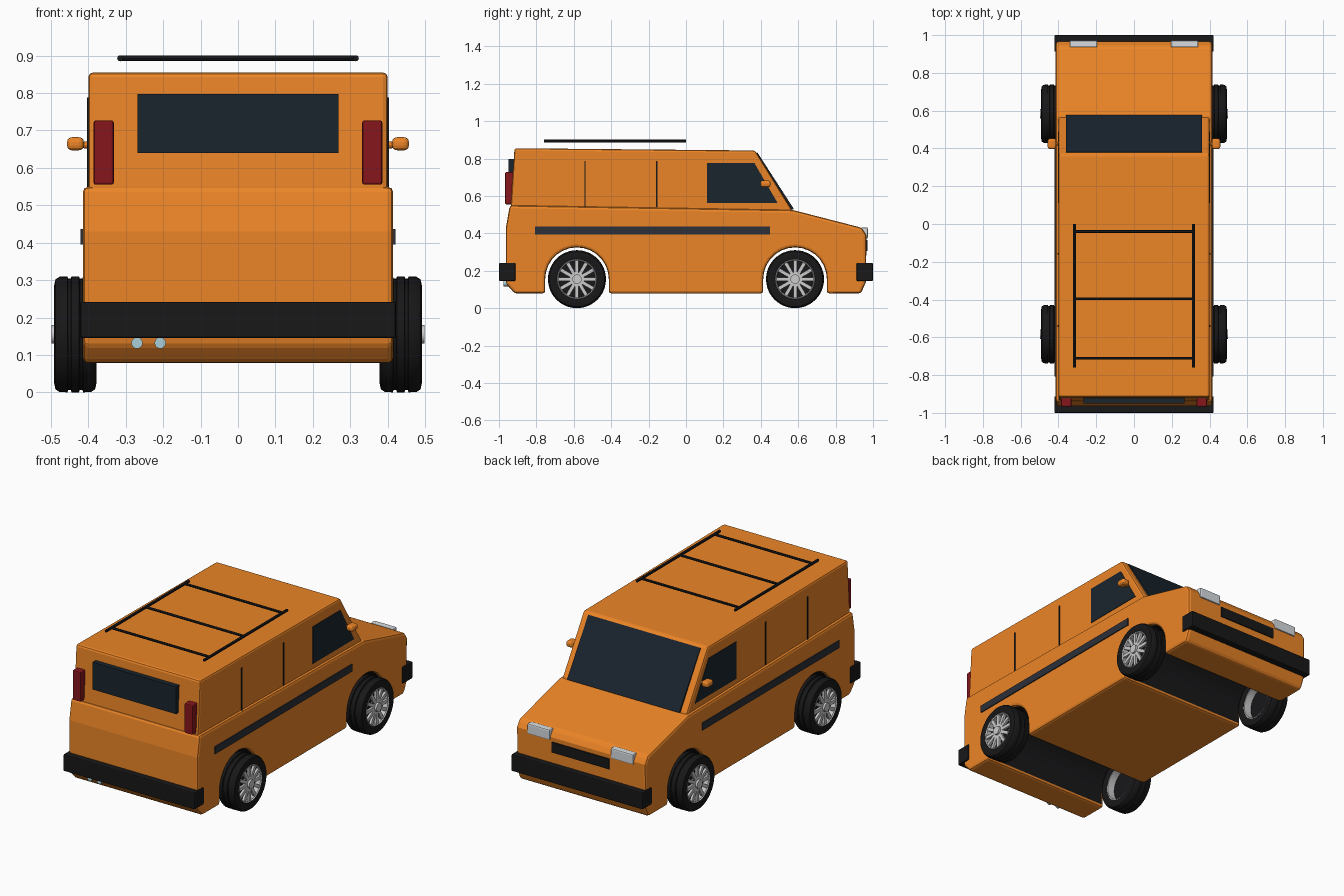
import bpy, bmesh, math
from mathutils import Matrix, Vector

if "Cube" in bpy.data.objects:
    bpy.data.objects.remove(bpy.data.objects["Cube"])


def material(name, rgb):
    m = bpy.data.materials.new(name)
    m.diffuse_color = (*rgb, 1)
    m.use_nodes = True
    m.node_tree.nodes["Principled BSDF"].inputs["Base Color"].default_value = m.diffuse_color
    return m


ORANGE = material("orange_paint", (0.84, 0.235, 0.02))
BLACK = material("black_trim", (0.009, 0.009, 0.01))
GLASS = material("dark_glass", (0.01, 0.018, 0.027))
STRIPE = material("stripe_grey", (0.025, 0.03, 0.04))
RED = material("red_lens", (0.24, 0.008, 0.012))
LAMP = material("lamp_lens", (0.68, 0.72, 0.74))
SILVER = material("silver", (0.62, 0.62, 0.64))
CHROME = material("pale_chrome", (0.4, 0.62, 0.68))


def finish(name, bm, mat, bevel=0, segments=2, smooth=True):
    bmesh.ops.recalc_face_normals(bm, faces=bm.faces)
    mesh = bpy.data.meshes.new(name)
    bm.to_mesh(mesh)
    bm.free()
    mesh.materials.append(mat)
    ob = bpy.data.objects.new(name, mesh)
    bpy.context.collection.objects.link(ob)
    if bevel:
        b = ob.modifiers.new("bevel", "BEVEL")
        b.width, b.segments, b.limit_method = bevel, segments, "ANGLE"
        b.angle_limit = math.radians(40)
        b.material = 0
    if smooth:
        bpy.ops.object.select_all(action="DESELECT")
        ob.select_set(True)
        bpy.context.view_layer.objects.active = ob
        bpy.ops.object.shade_smooth_by_angle(angle=math.radians(30))
    return ob


def prism(name, pts, x0, x1, mat, bevel=0, segments=2, smooth=False):
    """Extrude a (y, z) profile from x0 to x1."""
    bm = bmesh.new()
    face = bm.faces.new([bm.verts.new((x0, y, z)) for y, z in pts])
    out = bmesh.ops.extrude_face_region(bm, geom=[face])
    moved = [v for v in out["geom"] if isinstance(v, bmesh.types.BMVert)]
    bmesh.ops.translate(bm, verts=moved, vec=(x1 - x0, 0, 0))
    return finish(name, bm, mat, bevel, segments, smooth)


def box(name, x, y, z, mat, bevel=0, segments=2):
    pts = [(y[0], z[0]), (y[1], z[0]), (y[1], z[1]), (y[0], z[1])]
    return prism(name, pts, x[0], x[1], mat, bevel, segments)


def rod(name, a, b, r, mat, sides=12):
    a, b = Vector(a), Vector(b)
    rot = (b - a).to_track_quat("Z", "Y").to_matrix().to_4x4()
    bm = bmesh.new()
    bmesh.ops.create_cone(bm, cap_ends=True, segments=sides, radius1=r, radius2=r,
                          depth=(b - a).length, matrix=Matrix.Translation((a + b) / 2) @ rot)
    return finish(name, bm, mat)


def lathe(name, profile, centre, side, mat, steps=48):
    """Spin a closed (x, radius) profile about the x axis."""
    bm = bmesh.new()
    rings = []
    for i in range(steps):
        t = math.tau * i / steps
        rings.append([bm.verts.new((centre[0] + side * x, centre[1] + r * math.cos(t),
                                    centre[2] + r * math.sin(t))) for x, r in profile])
    n = len(profile)
    for i in range(steps):
        p, q = rings[i], rings[(i + 1) % steps]
        for j in range(n):
            k = (j + 1) % n
            bm.faces.new((p[j], p[k], q[k], q[j]))
    return finish(name, bm, mat)


AXLE_Y, AXLE_Z = 0.583, 0.155


# Lower body: side profile with wheel arches in its underside
def arch(yc, r=0.17, n=14):
    arc = [(yc - r * math.cos(math.pi * i / n), AXLE_Z + r * math.sin(math.pi * i / n))
           for i in range(n + 1)]
    return [(yc - r, 0.078)] + arc + [(yc + r, 0.078)]


profile = [(-0.963, 0.13), (-0.915, 0.078), *arch(-AXLE_Y), *arch(AXLE_Y), (0.935, 0.078),
           (0.962, 0.14), (0.965, 0.39), (0.94, 0.43), (0.57, 0.525), (-0.942, 0.55),
           (-0.963, 0.43)]
lower = prism("lower_body", profile, -0.415, 0.415, ORANGE, 0.015)
lower.data.materials.append(BLACK)
for f in lower.data.polygons:
    c = f.center
    if abs(f.normal.x) < 0.1 and c.z < 0.36 and abs(abs(c.y) - AXLE_Y) < 0.175:
        f.material_index = 1

# Cabin
prism("cabin", [(-0.936, 0.5), (0.56, 0.5), (0.567, 0.525), (0.37, 0.843), (-0.917, 0.855),
                (-0.936, 0.55)], -0.4, 0.4, ORANGE, 0.012)

# Glass
prism("windshield", [(0.37, 0.825), (0.382, 0.832), (0.577, 0.53), (0.555, 0.525)],
      -0.36, 0.36, GLASS)
box("rear_window", (-0.268, 0.268), (-0.95, -0.9), (0.64, 0.798), GLASS)

# Bumpers, grille and tail pipes
box("rear_bumper", (-0.422, 0.422), (-1.0, -0.912), (0.145, 0.242), BLACK, 0.006)
box("front_bumper", (-0.422, 0.422), (0.912, 1.0), (0.145, 0.242), BLACK, 0.006)
box("grille", (-0.185, 0.185), (0.94, 0.97), (0.305, 0.365), BLACK)
for x in (-0.27, -0.208):
    rod("tail_pipe", (x, -0.9, 0.132), (x, -0.975, 0.132), 0.015, CHROME, 20)

for s, side in ((1, "right"), (-1, "left")):
    # Side window, door seams and stripe
    prism(side + "_side_window", [(0.112, 0.562), (0.49, 0.562), (0.365, 0.777), (0.112, 0.777)],
          s * 0.38, s * 0.403, GLASS)
    for y in (-0.54, -0.157):
        box(side + "_door_seam", (s * 0.38, s * 0.404), (y - 0.004, y + 0.004),
            (0.54, 0.788), BLACK)
    box(side + "_stripe", (s * 0.4, s * 0.421), (-0.807, 0.448), (0.395, 0.437), STRIPE)

    # Lights
    box(side + "_tail_light", (s * 0.332, s * 0.386), (-0.967, -0.92), (0.555, 0.727), RED, 0.006)
    box(side + "_headlight", (s * 0.195, s * 0.34), (0.935, 0.972), (0.372, 0.432), LAMP, 0.007)

    # Mirror on a short arm
    box(side + "_mirror", (s * 0.412, s * 0.457), (0.397, 0.453), (0.647, 0.682),
        ORANGE, 0.013, 3)
    rod(side + "_mirror_arm", (s * 0.385, 0.425, 0.66), (s * 0.42, 0.425, 0.662), 0.009, ORANGE)

    # Wheels: grooved tyre, rim barrel, brake disc, spokes and hub
    for y, end in ((AXLE_Y, "front"), (-AXLE_Y, "rear")):
        c = (s * 0.435, y, AXLE_Z)
        name = f"{end}_{side}_"
        half = [(0.010, 0.155), (0.012, 0.149), (0.019, 0.149), (0.021, 0.155), (0.042, 0.154),
                (0.053, 0.147), (0.057, 0.128), (0.052, 0.106)]
        lathe(name + "tyre", half + [(-x, r) for x, r in reversed(half)], c, s, BLACK)
        lathe(name + "rim", [(-0.05, 0.107), (0.05, 0.107), (0.054, 0.103), (0.05, 0.098),
                             (-0.05, 0.1)], c, s, SILVER)
        rod(name + "brake_disc", (c[0] - s * 0.005, y, AXLE_Z), (c[0] + s * 0.02, y, AXLE_Z),
            0.099, BLACK, 32)
        rod(name + "hub", (c[0] + s * 0.015, y, AXLE_Z), (c[0] + s * 0.063, y, AXLE_Z),
            0.025, SILVER, 24)
        bm = bmesh.new()
        for i in range(12):
            m = (Matrix.Translation((c[0] + s * 0.044, y, AXLE_Z))
                 @ Matrix.Rotation(math.tau * i / 12, 4, "X")
                 @ Matrix.Translation((0, 0, 0.06))
                 @ Matrix.Diagonal((0.014, 0.019, 0.08, 1)))
            bmesh.ops.create_cube(bm, size=1, matrix=m)
        finish(name + "spokes", bm, SILVER, smooth=False)

    # Roof rack rails
    rod(side + "_rack_rail", (s * 0.315, -0.76, 0.893), (s * 0.315, 0.0, 0.893), 0.008, BLACK)

# Roof rack crossbars
for y in (-0.71, -0.395, -0.04):
    rod("rack_crossbar", (-0.315, y, 0.893), (0.315, y, 0.893), 0.007, BLACK)
